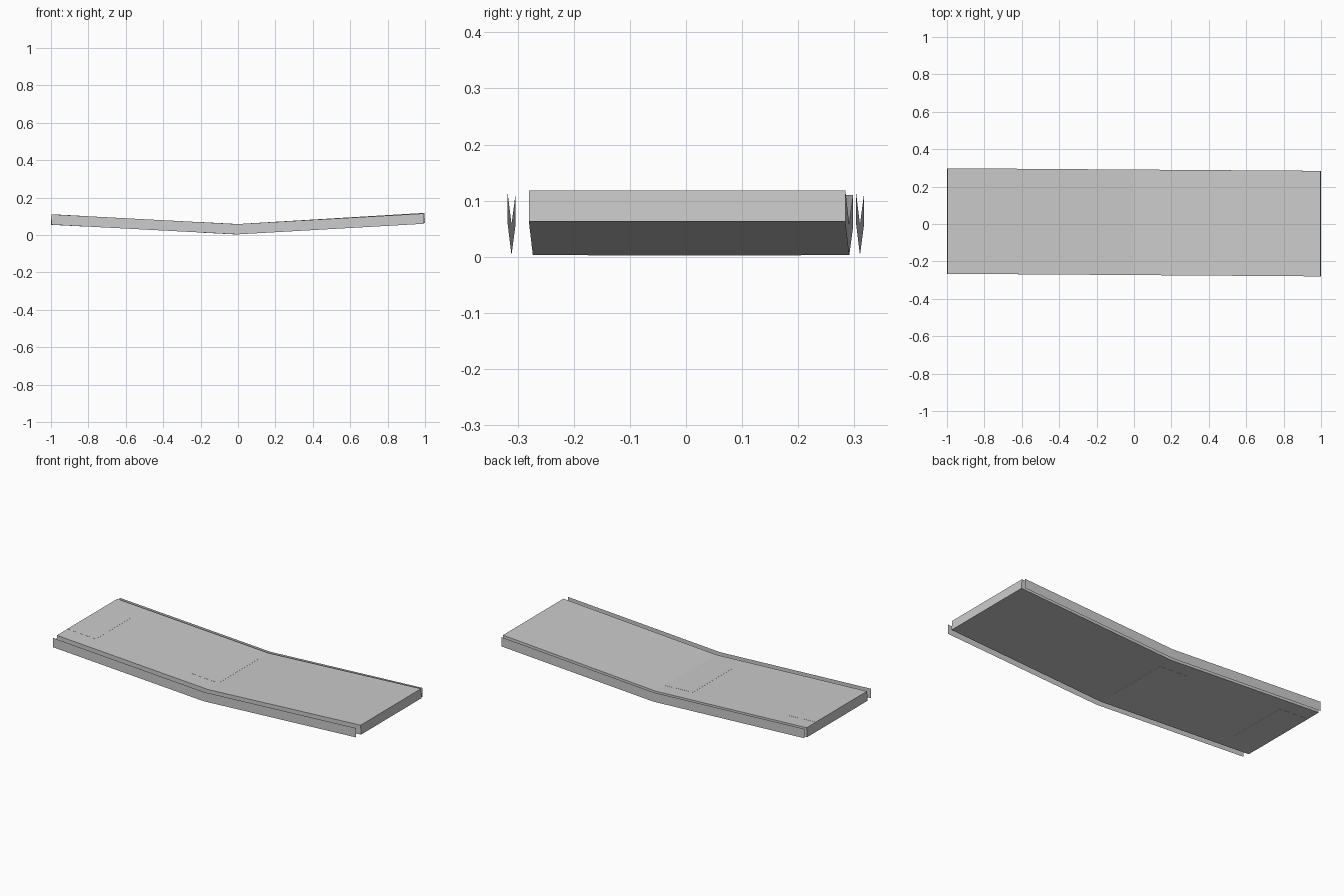
import bpy

if "Cube" in bpy.data.objects:
    bpy.data.objects.remove(bpy.data.objects["Cube"])

grey = bpy.data.materials.new("light_grey")
grey.diffuse_color = (0.6, 0.6, 0.6, 1)
grey.use_nodes = True
grey.node_tree.nodes["Principled BSDF"].inputs["Base Color"].default_value = grey.diffuse_color

TWIST = -0.007            # sideways drift of y per unit of x
MID_X, THICK = -0.005, 0.055
LOW, LEFT_Z, RIGHT_Z = 0.003, 0.055, 0.063


def bottom(x):
    """Height of the underside along the shallow V."""
    if x < MID_X:
        return LOW + (LEFT_Z - LOW) * (MID_X - x) / (MID_X + 1)
    return LOW + (RIGHT_Z - LOW) * (x - MID_X) / (1 - MID_X)


def make(name, verts, faces):
    mesh = bpy.data.meshes.new(name)
    mesh.from_pydata(verts, [], faces)
    mesh.materials.append(grey)
    mesh.update()
    obj = bpy.data.objects.new(name, mesh)
    bpy.context.collection.objects.link(obj)
    return obj


def slab(name, x0, x1, y0, y1, grow=0.0):
    """Tilted box following the V, with its ends cut square to the slope."""
    verts = []
    for x in (x0, x1):
        lean = 0.003 if x == -1 else -0.003 if x == 1 else 0
        for y in (y0, y1):
            yy = y + TWIST * x
            verts.append((x, yy, bottom(x) - grow))
            verts.append((x + lean, yy, bottom(x) + THICK + grow))
    make(name, verts, [(0, 4, 5, 1), (2, 3, 7, 6), (0, 1, 3, 2),
                       (4, 6, 7, 5), (1, 5, 7, 3), (0, 2, 6, 4)])


# Two sloping deck halves
slab("left_deck", -1, MID_X, -0.273, 0.291)
slab("right_deck", MID_X, 1, -0.273, 0.291)

# Nearly flush panels in the left half
slab("end_panel", -1, -0.81, -0.175, 0.205, 0.0006)
slab("middle_panel", -0.19, MID_X, -0.175, 0.205, 0.0006)

# Thin bent side boards standing clear of the deck
for name, y, flip in (("front_side_board", -0.311, False),
                      ("back_side_board", 0.310, True)):
    verts = []
    for x in (-0.997, MID_X, 0.993):
        z = bottom(x) - (0.003 if x > 0 else 0)
        verts += [(x, y + TWIST * x, z), (x, y + TWIST * x, z + THICK)]
    faces = [(0, 2, 3, 1), (2, 4, 5, 3)]
    make(name, verts, [f[::-1] for f in faces] if flip else faces)
